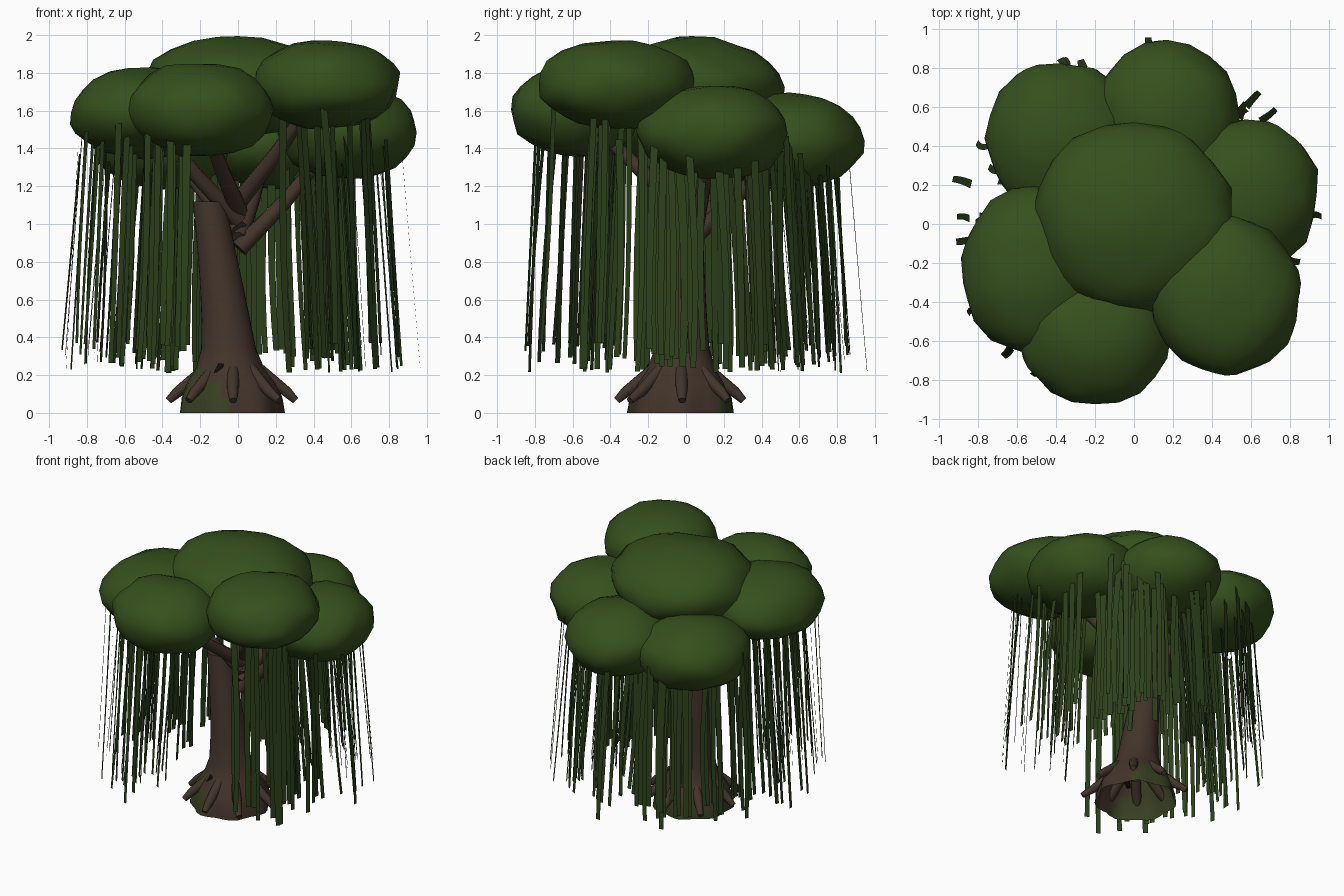
import bpy, bmesh, math, random
from mathutils import Vector, noise

if "Cube" in bpy.data.objects:
    bpy.data.objects.remove(bpy.data.objects["Cube"])

random.seed(5)


def material(name, rgb):
    m = bpy.data.materials.new(name)
    m.diffuse_color = (*rgb, 1)
    m.use_nodes = True
    m.node_tree.nodes["Principled BSDF"].inputs["Base Color"].default_value = m.diffuse_color
    return m


LEAF = material("leaf_green", (0.036, 0.08, 0.012))
VINE = material("hanging_green", (0.025, 0.052, 0.011))
BARK = material("bark", (0.055, 0.034, 0.023))
MOSS = material("moss", (0.04, 0.05, 0.016))


def make_object(name, bm, mats, angle=None):
    bm.normal_update()
    me = bpy.data.meshes.new(name)
    bm.to_mesh(me)
    bm.free()
    ob = bpy.data.objects.new(name, me)
    bpy.context.collection.objects.link(ob)
    for m in mats:
        me.materials.append(m)
    if angle:
        bpy.ops.object.select_all(action='DESELECT')
        ob.select_set(True)
        bpy.context.view_layer.objects.active = ob
        bpy.ops.object.shade_smooth_by_angle(angle=math.radians(angle))
    return ob


def tube(bm, points, radii, sides=8):
    """Sweep a round section along a path and cap both ends."""
    pts = [Vector(p) for p in points]
    rings = []
    for i, p in enumerate(pts):
        d = (pts[min(i + 1, len(pts) - 1)] - pts[max(i - 1, 0)]).normalized()
        u = d.cross(Vector((0.3, 0.9, 0.1))).normalized()
        v = d.cross(u)
        rings.append([bm.verts.new(p + radii[i] * (u * math.cos(a) + v * math.sin(a)))
                      for a in (math.tau * k / sides for k in range(sides))])
    for a, b in zip(rings, rings[1:]):
        for k in range(sides):
            n = (k + 1) % sides
            bm.faces.new((a[k], a[n], b[n], b[k]))
    bm.faces.new(rings[0][::-1])
    bm.faces.new(rings[-1])


# Foliage clumps: name, centre, half sizes, number of hanging strands
CLUMPS = [
    ("crown", (0.0, 0.03, 1.725), (0.51, 0.49, 0.265), 0),
    ("front_right", (0.47, -0.37, 1.74), (0.385, 0.41, 0.24), 18),
    ("front", (-0.2, -0.58, 1.605), (0.385, 0.35, 0.25), 16),
    ("left", (-0.5, -0.24, 1.59), (0.39, 0.43, 0.24), 25),
    ("back_left", (-0.38, 0.44, 1.43), (0.38, 0.40, 0.25), 32),
    ("back", (0.17, 0.55, 1.44), (0.375, 0.39, 0.255), 32),
    ("right", (0.575, 0.15, 1.485), (0.37, 0.40, 0.25), 30),
]
for i, (name, c, size, _) in enumerate(CLUMPS):
    bm = bmesh.new()
    bmesh.ops.create_icosphere(bm, subdivisions=3, radius=1)
    for v in bm.verts:
        d = v.co.copy()
        k = 1.003 + 0.07 * noise.noise(d * 1.9 + Vector((i * 5.3, 1.7, 0)))
        k += 0.04 * noise.noise(d * 3.7 + Vector((0.4, i * 3.1, 0.2)))
        v.co = Vector(c) + Vector([d[j] * size[j] * k for j in range(3)])
    make_object("foliage_" + name, bm, [LEAF], 50)


def strand(bm, p, top):
    """One ribbon facing away from the trunk and flaring outward."""
    out = p.normalized()
    side = Vector((-out.y, out.x, 0))
    flare = min(random.uniform(0.04, 0.1), max(0.02, 0.97 - p.length))
    sway, w = random.uniform(-0.03, 0.03), random.uniform(0.018, 0.024)
    end = random.uniform(0.21, 0.38)
    prev = None
    for s in range(7):
        t = s / 6
        q = p + out * flare * t + side * sway * math.sin(t * 2.5)
        q.z = top + (end - top) * t
        half = w * (1 - 0.25 * t)
        row = [bm.verts.new(q - side * half), bm.verts.new(q + side * half)]
        if prev:
            bm.faces.new((prev[0], prev[1], row[1], row[0]))
        prev = row


# Hanging ribbons under the outer clumps, open at the front
bm = bmesh.new()
for name, c, size, count in CLUMPS:
    made = 0
    while made < count:
        r, a = math.sqrt(random.uniform(0.08, 1.0)), random.uniform(0, math.tau)
        p = Vector((c[0] + r * size[0] * math.cos(a), c[1] + r * size[1] * math.sin(a), 0))
        if not 0.36 < p.length < 0.87 or (p.y < 0.1 and -0.25 < p.x < 0.21):
            continue
        made += 1
        strand(bm, p, c[2] - size[2] * math.sqrt(max(0, 1 - r * r)) * 0.85)
# Stray ribbons that swing clear of the clumps
for x, y in ((-.9, .22), (-.91, .03), (-.8, .43), (-.75, .05), (-.37, .85), (-.28, .86), (.45, .8),
             (.62, .65), (.7, .57), (-.68, -.68), (-.86, -.48), (.84, -.38), (.83, -.18)):
    strand(bm, Vector((x, y, 0)) * 0.93, random.uniform(1.36, 1.55))
make_object("hanging_strands", bm, [VINE])

# Trunk: lobed flaring foot, leaning left, open underneath
PROFILE = [(0, 0.275, -0.04), (0.08, 0.265, -0.04), (0.16, 0.235, -0.04), (0.24, 0.18, -0.045),
           (0.34, 0.145, -0.05), (0.5, 0.128, -0.065), (0.7, 0.112, -0.09), (0.9, 0.098, -0.12),
           (1.12, 0.085, -0.155)]
SIDES = 32
bm = bmesh.new()
rings = []
for z, r, x in PROFILE:
    lobe = 0.05 * max(0, 1 - z / 0.35)
    rings.append([bm.verts.new((x + r * (1 + lobe * math.cos(7 * a)) * math.cos(a),
                                -0.03 * (1 - z / 1.12) + r * (1 + lobe * math.cos(7 * a)) * math.sin(a), z))
                  for a in (math.tau * k / SIDES for k in range(SIDES))])
for j, (a, b) in enumerate(zip(rings, rings[1:])):
    for k in range(SIDES):
        n = (k + 1) % SIDES
        f = bm.faces.new((a[k], a[n], b[n], b[k]))
        if j < 3 and noise.noise(f.calc_center_median() * 5) > 0.1:
            f.material_index = 1
bm.faces.new(rings[-1])
make_object("trunk", bm, [BARK, MOSS], 40)

# Small dark knot in the lower front of the trunk
bm = bmesh.new()
tube(bm, [(-0.12, -0.2, 0.205), (-0.09, -0.185, 0.245), (-0.055, -0.172, 0.27)],
     [0.012, 0.022, 0.008])
make_object("trunk_knot", bm, [material("dark_hollow", (0.008, 0.006, 0.004))], 40)

# Roots splaying around the foot
bm = bmesh.new()
for k in range(8):
    a = -math.pi / 2 + math.tau * k / 8 + random.uniform(-0.06, 0.06)
    far = random.uniform(0.33, 0.38)
    tube(bm, [(-0.03 + r * math.cos(a), -0.03 + r * math.sin(a), z)
              for r, z in ((0.13, 0.24), (0.22, 0.165), (0.29, 0.11), (far, 0.065))],
         [0.034, 0.033, 0.029, 0.02], 10)
make_object("roots", bm, [BARK], 50)

# Branches start one above another and reach into each clump
bm = bmesh.new()
for k, i in enumerate([6, 5, 4, 3, 2, 1]):
    c = Vector(CLUMPS[i][1])
    start = Vector((0.005, 0.03, 0.87 + 0.05 * k))
    end = Vector((c.x * 0.85, c.y * 0.85, c.z - 0.08))
    bend = start.lerp(end, 0.5) - Vector((0, 0, 0.02))
    tube(bm, [start, bend, end], [0.048, 0.04, 0.03], 10)
make_object("branches", bm, [BARK], 40)
